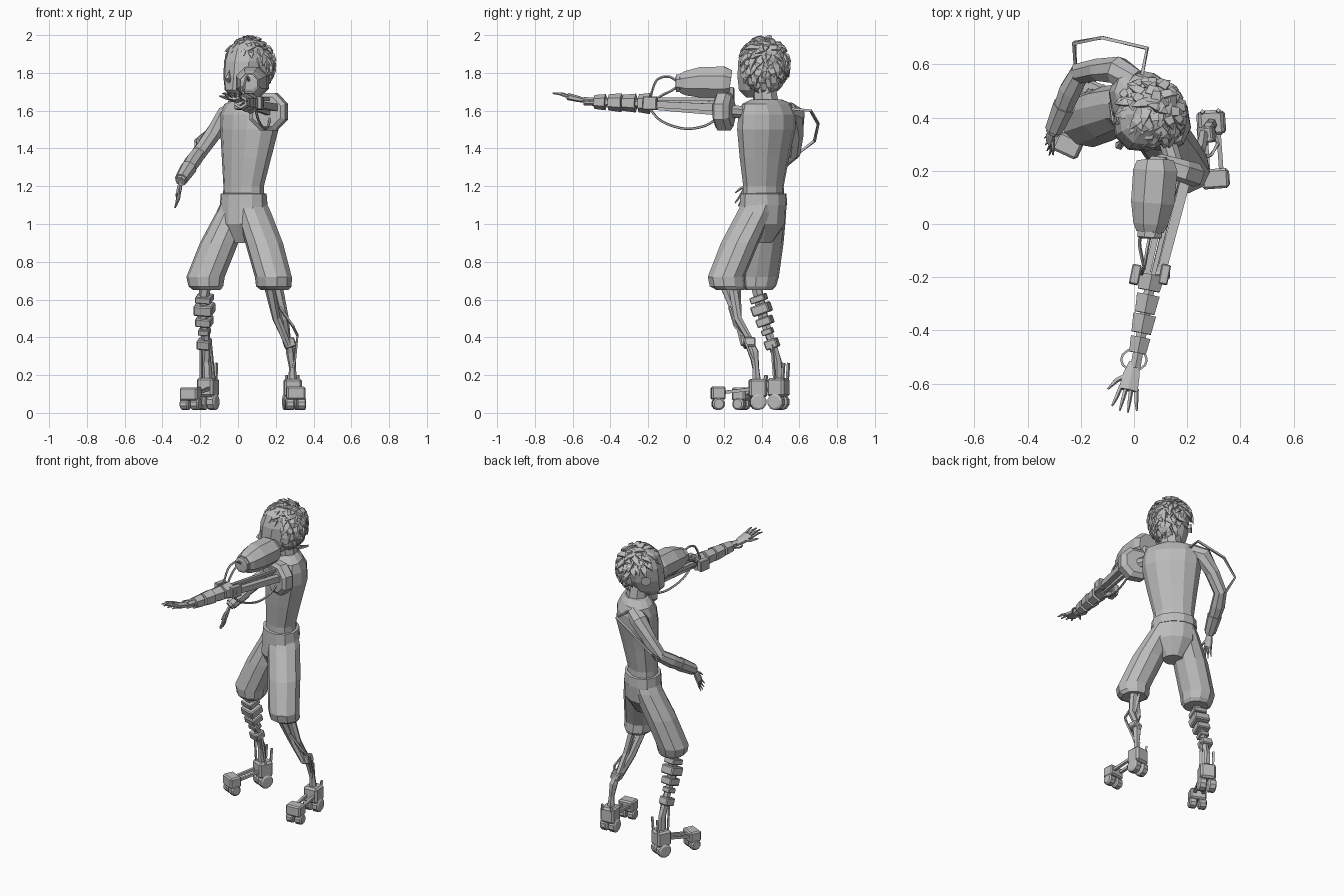
import bpy, bmesh, math, random
from mathutils import Vector, Matrix

random.seed(4)
cube = bpy.data.objects.get("Cube")
if cube:
    bpy.data.objects.remove(cube)

grey = bpy.data.materials.new("plain grey")
grey.use_nodes = True
grey.diffuse_color = (0.5, 0.5, 0.5, 1)
grey.node_tree.nodes["Principled BSDF"].inputs["Base Color"].default_value = (0.5, 0.5, 0.5, 1)
UP = Vector((0, 0, 1))
FACE = Vector((-1, -1, 0)).normalized()   # body facing direction
SIDE = Vector((1, -1, 0)).normalized()    # body left


def finish(name, bm):
    bmesh.ops.recalc_face_normals(bm, faces=bm.faces)
    mesh = bpy.data.meshes.new(name)
    bm.to_mesh(mesh)
    bm.free()
    mesh.materials.append(grey)
    ob = bpy.data.objects.new(name, mesh)
    bpy.context.collection.objects.link(ob)
    return ob


def skin(bm, rings):
    """Bridge rings of points into a closed tube."""
    loops = [[bm.verts.new(p) for p in ring] for ring in rings]
    n = len(loops[0])
    for lo, hi in zip(loops, loops[1:]):
        for i in range(n):
            j = (i + 1) % n
            bm.faces.new((lo[i], lo[j], hi[j], hi[i]))
    bm.faces.new(loops[0][::-1])
    bm.faces.new(loops[-1])


def add_tube(bm, pts, radii, n=6, flat=1.0, ref=UP):
    """Tapered tube along a path; flat squashes it along ref."""
    pts = [Vector(p) for p in pts]
    if not isinstance(radii, (list, tuple)):
        radii = [radii] * len(pts)
    rings = []
    for i, p in enumerate(pts):
        t = (pts[min(i + 1, len(pts) - 1)] - pts[max(i - 1, 0)]).normalized()
        r = ref if abs(t.dot(ref)) < 0.95 else Vector((0.6, 0.8, 0))
        u = t.cross(r).normalized()
        v = u.cross(t)
        angles = [math.tau * (k + 0.5) / n for k in range(n)]
        rings.append([p + radii[i] * (u * math.cos(a) + v * math.sin(a) * flat) for a in angles])
    skin(bm, rings)


def tube(name, pts, radii, n=6, flat=1.0, ref=UP):
    bm = bmesh.new()
    add_tube(bm, pts, radii, n, flat, ref)
    return finish(name, bm)


def body(name, levels, n=12):
    """Stack of horizontal ovals (x, y, z, half width, half depth)."""
    bm = bmesh.new()
    skin(bm, [[Vector((x, y, z)) + SIDE * a * math.cos(math.tau * k / n)
               + FACE * b * math.sin(math.tau * k / n) for k in range(n)]
              for x, y, z, a, b in levels])
    return finish(name, bm)


def box(name, centre, size, forward, up=UP):
    """Box with size (width, length, height), length along forward."""
    f = Vector(forward).normalized()
    r = f.cross(up).normalized()
    rot = Matrix((r, f, r.cross(f))).transposed().to_4x4()
    bm = bmesh.new()
    bmesh.ops.create_cube(bm, size=1, matrix=Matrix.Translation(centre) @ rot @ Matrix.Diagonal((*size, 1)))
    bmesh.ops.bevel(bm, geom=bm.edges[:], offset=min(size) * 0.12, segments=1, affect='EDGES')
    return finish(name, bm)


def bezier(points, steps=12):
    """Smooth path through points."""
    p = [Vector(q) for q in points]
    p = [p[0]] + p + [p[-1]]
    out = []
    for a, b, c, d in zip(p, p[1:], p[2:], p[3:]):
        for k in range(steps // 2):
            t = k / (steps // 2)
            out.append(0.5 * (2 * b + (c - a) * t + (2 * a - 5 * b + 4 * c - d) * t * t
                              + (3 * b - a - 3 * c + d) * t ** 3))
    return out + [p[-1]]


def hand(name, wrist, tip, across, scale, thumb_side):
    """Palm, four fingers and a thumb."""
    w, t, a = Vector(wrist), Vector(tip), Vector(across).normalized()
    d = t - w
    bm = bmesh.new()
    normal = d.cross(a).normalized()
    add_tube(bm, [w, w + d * 0.25, w + d * 0.55], [scale * 0.6, scale, scale * 1.15], 6, 0.45, normal)
    for i in range(4):
        off = a * scale * (i - 1.5) * 0.55
        root = w + d * 0.5 + off
        reach = 1.0 - 0.06 * abs(i - 1.5)
        add_tube(bm, [root, w + d * 0.75 + off * 1.3 + normal * scale * 0.15, w + d * reach + off * 1.6],
                 [scale * 0.25, scale * 0.22, scale * 0.1], 5)
    out = a * scale * thumb_side
    add_tube(bm, [w + d * 0.2, w + d * 0.4 + out * 1.4, w + d * 0.6 + out * 2.1],
             [scale * 0.3, scale * 0.28, scale * 0.12], 5)
    finish(name, bm)


# Torso, neck and waistband
body("torso", [(.03, .41, 1.12, .125, .095), (.03, .41, 1.2, .122, .092), (.045, .415, 1.35, .15, .11),
               (.06, .425, 1.5, .178, .128), (.06, .43, 1.58, .18, .12), (.06, .43, 1.635, .165, .09),
               (.06, .425, 1.66, .09, .07)])
tube("neck", [(.065, .425, 1.62), (.055, .41, 1.76)], [.07, .06], 8)
body("waistband", [(.03, .41, 1.1, .14, .115), (.03, .41, 1.16, .135, .11), (.03, .41, 1.165, .11, .09)])

# Baggy shorts
body("shorts_hips", [(.025, .395, .9, .06, .06), (.03, .4, 1.0, .14, .115), (.03, .41, 1.12, .137, .112)])
body("left_shorts_leg", [(.195, .235, .65, .075, .07), (.19, .22, .67, .098, .092), (.187, .213, .72, .102, .095),
                         (.138, .285, .9, .102, .1), (.085, .36, 1.06, .085, .1), (.06, .39, 1.13, .08, .09)], 10)
body("right_shorts_leg", [(-.165, .385, .65, .075, .07), (-.17, .385, .67, .095, .09), (-.172, .39, .72, .105, .1),
                          (-.1, .415, .9, .105, .1), (-.025, .44, 1.06, .09, .095), (.0, .44, 1.13, .08, .09)], 10)

# Head: skull and jaw, nose, ears
body("head", [(.01, .365, 1.67, .045, .05), (.02, .37, 1.71, .085, .1), (.035, .385, 1.78, .108, .122),
              (.045, .395, 1.86, .115, .128), (.05, .4, 1.93, .1, .11), (.055, .405, 1.975, .055, .06)], 10)
crown = Vector((.055, .405, 1.84))
nose_top = crown + FACE * .135 + UP * -.02
tube("nose", [nose_top, nose_top + FACE * .02 - UP * .05, nose_top - UP * .07], [.006, .018, .01], 5)
for label, s in (("left", 1), ("right", -1)):
    ear = Vector((.045, .395, 1.8)) + SIDE * .105 * s
    tube(label + "_ear", [ear, ear + SIDE * .022 * s], [.024, .032], 6)

# Hair: faceted cap with swept tufts
bm = bmesh.new()
bmesh.ops.create_icosphere(bm, subdivisions=2, radius=1)
for v in bm.verts:
    v.co = crown - FACE * .015 + Vector((v.co.x * .122, v.co.y * .122, v.co.z * .142)) * random.uniform(.95, 1.05)
low = [v for v in bm.verts if v.co.z < 1.73 or ((v.co - crown).dot(FACE) > .05 and v.co.z < 1.9)
       or ((v.co - crown).dot(SIDE) < -.06 and v.co.z < 1.86)]
bmesh.ops.delete(bm, geom=low, context='VERTS')
COUNT = 150
for i in range(COUNT):
    h = 1 - 1.75 * (i + .5) / COUNT
    a = i * 2.39996
    d = Vector((math.cos(a) * math.sqrt(1 - h * h), math.sin(a) * math.sqrt(1 - h * h), h))
    front, side = d.dot(FACE), d.dot(SIDE)
    if (front > .35 and h < .5) or (side < -.45 and h < .25 and front > -.6):
        continue
    root = crown - FACE * .012 + Vector((d.x * .115, d.y * .115, d.z * .135))
    sweep = (d * .35 - UP * .75 + FACE * .25 + Vector([random.uniform(-.4, .4) for _ in range(3)]))
    sweep = (sweep - d * sweep.dot(d)).normalized()
    length = random.uniform(.045, .075)
    add_tube(bm, [root, root + sweep * length * .5 + d * .014, root + sweep * length + d * .012],
             [.026, .02, .002], 4, .5, d)
finish("hair", bm)

# Natural right arm
tube("right_upper_arm", [(.0, .535, 1.6), (-.06, .575, 1.575), (-.13, .58, 1.48), (-.21, .565, 1.37)],
     [.05, .056, .045, .04], 8)
tube("right_forearm", [(-.2, .575, 1.385), (-.24, .5, 1.33), (-.285, .39, 1.26), (-.305, .345, 1.225)],
     [.038, .044, .034, .028], 8)
tube("right_cuff", [(-.262, .445, 1.295), (-.3, .355, 1.235)], [.045, .036], 8)
hand("right_hand", (-.302, .35, 1.235), (-.33, .285, 1.085), (-.25, .9, -.35), .027, -1)
tube("shoulder_frame", [(.03, .56, 1.61), (.05, .66, 1.6), (-.12, .7, 1.53), (-.225, .68, 1.44), (-.22, .59, 1.37)],
     .009, 4)

# Mechanical left arm: shoulder plate and axle
tube("shoulder_axle", [(.12, .33, 1.59), (.165, .18, 1.6)], .035, 8)
tube("shoulder_plate", [(.175, .245, 1.595), (.17, .225, 1.595), (.155, .18, 1.595), (.15, .165, 1.595)],
     [.08, .108, .108, .085], 8)
# Shoulder pod with stepped nozzle
tube("shoulder_pod", [(.08, .235, 1.745), (.08, .2, 1.75), (.07, .08, 1.75), (.062, .0, 1.745), (.06, -.03, 1.745)],
     [.075, .09, .088, .07, .055], 8)
tube("pod_nozzle", [(.06, -.03, 1.745), (.058, -.05, 1.745), (.058, -.055, 1.745)], [.05, .05, .035], 8)
tube("pod_bracket", [(.1, .21, 1.62), (.085, .21, 1.72)], .05, 6)

# Upper arm beams
for i, (dx, dz, r) in enumerate(((.035, 0, .024), (-.03, .02, .016), (0, .045, .012), (0, -.03, .014))):
    tube("upper_arm_beam_%d" % (i + 1), [(.165 + dx, .19, 1.615 + dz), (.07 + dx * .8, -.2, 1.635 + dz * .6)],
         [r * 1.15, r], 4)
arm = Vector((-.2, -1, .03)).normalized()
for i, x in enumerate((.005, .115)):
    box("elbow_block_%d" % (i + 1), (x, -.19, 1.64), (.035, .075, .07), arm)
tube("elbow_pin", [(-.01, -.19, 1.64), (.135, -.19, 1.64)], .018, 6)

# Segmented forearm
tube("forearm_core", [(.075, -.15, 1.632), (.005, -.54, 1.65)], .022, 6)
for i, (y, r, length) in enumerate(((-.22, .056, .06), (-.3, .05, .07), (-.375, .05, .07), (-.455, .043, .06))):
    c = Vector((.065 + (y + .2) * .18, y, 1.638 - (y + .2) * .03))
    tube("forearm_segment_%d" % (i + 1), [c - arm * length / 2, c + arm * length / 2], [r, r * .85], 6)
ring = [Vector((.0 + .048 * math.cos(math.tau * k / 12), -.51 + .04 * math.sin(math.tau * k / 12), 1.65))
        for k in range(13)]
tube("wrist_ring", ring, .006, 4)
hand("left_hand", (.0, -.52, 1.65), (-.04, -.71, 1.695), (1, -.2, 0), .036, -1)

# Arm hoses
for i, path in enumerate((
        [(.06, -.04, 1.75), (.05, -.09, 1.78), (.04, -.15, 1.765), (.03, -.18, 1.7), (.03, -.19, 1.65)],
        [(.03, -.03, 1.74), (.02, -.07, 1.71), (.03, -.13, 1.68), (.04, -.17, 1.65)],
        [(.09, -.2, 1.62), (.11, -.13, 1.545), (.14, -.01, 1.505), (.16, .1, 1.52), (.17, .18, 1.57)])):
    tube("arm_hose_%d" % (i + 1), bezier(path), .007, 5)


def skate(side, rear, front, ankle_h):
    """Two wheeled blocks joined by rails."""
    rear, front = Vector(rear), Vector(front)
    d = (front - rear).normalized()
    r = d.cross(UP).normalized()
    flat = Vector((d.x, d.y, 0))
    box(side + "_rear_block", rear, (.095, .095, .1), flat)
    box(side + "_front_block", front, (.1, .075, .07), flat)
    for k in (-1, 1):
        tube(side + "_rail_%s" % ("a" if k < 0 else "b"), [rear + r * .025 * k, front + r * .025 * k], .012, 4)
        for end, c, rad in (("rear", rear, .044), ("front", front, .034)):
            hub = Vector((c.x, c.y, rad + .014)) + r * .03 * k
            tube("%s_%s_wheel_%s" % (side, end, "a" if k < 0 else "b"),
                 [hub - r * .024, hub - r * .017, hub + r * .017, hub + r * .024],
                 [rad * .75, rad, rad, rad * .75], 10)
    for k in (-1, 1):
        heel = rear - flat * .035 + r * .03 * k
        tube(side + "_heel_rod_%s" % ("a" if k < 0 else "b"), [heel, heel + UP * ankle_h - flat * .01], .009, 4)


skate("left", (.29, .38, .13), (.305, .17, .105), .07)
skate("right", (-.16, .49, .135), (-.25, .295, .1), .13)

# Left shin: twin bones, knee block, ankle pipe
for i, k in enumerate((-.022, .022)):
    tube("left_shin_bone_%d" % (i + 1), [(.185 + k, .225 + k, .68), (.225 + k, .275, .5), (.265, .33 + k, .36)],
         [.028, .022, .018], 6)
box("left_shin_block", (.272, .335, .37), (.06, .06, .05), (.1, -1, 0), Vector((-.3, -.3, 1)))
tube("left_ankle_pipe", [(.268, .33, .39), (.28, .36, .32), (.288, .37, .24), (.29, .375, .15)],
     [.02, .026, .018, .026], 6)
tube("left_shin_cable", [(.22, .23, .56), (.29, .26, .46), (.315, .3, .41), (.3, .35, .28), (.28, .37, .18)], .008, 4)
tube("left_back_strut", [(.19, .28, .66), (.235, .285, .5), (.25, .32, .37)], .01, 4)

# Right shin: stacked blocks on a bent core
core = [(-.175, .37, .68), (-.182, .41, .5), (-.168, .455, .37), (-.165, .485, .27), (-.16, .485, .15)]
tube("right_shin_core", core, [.03, .028, .022, .024, .026], 6)
lean = Vector((0, -.35, 1))
for i, (y, z, w, h) in enumerate(((.385, .605, .085, .035), (.4, .55, .1, .055), (.418, .485, .085, .045),
                                  (.432, .43, .06, .03), (.455, .365, .072, .05))):
    box("right_shin_block_%d" % (i + 1), (-.178, y, z), (w, w * .95, h), (-.25, -1, -.35), lean)
for i, k in enumerate((-.025, .025)):
    tube("right_ankle_rod_%d" % (i + 1), [(-.17 + k, .455, .36), (-.16 + k * 1.4, .47, .16)], .008, 4)
